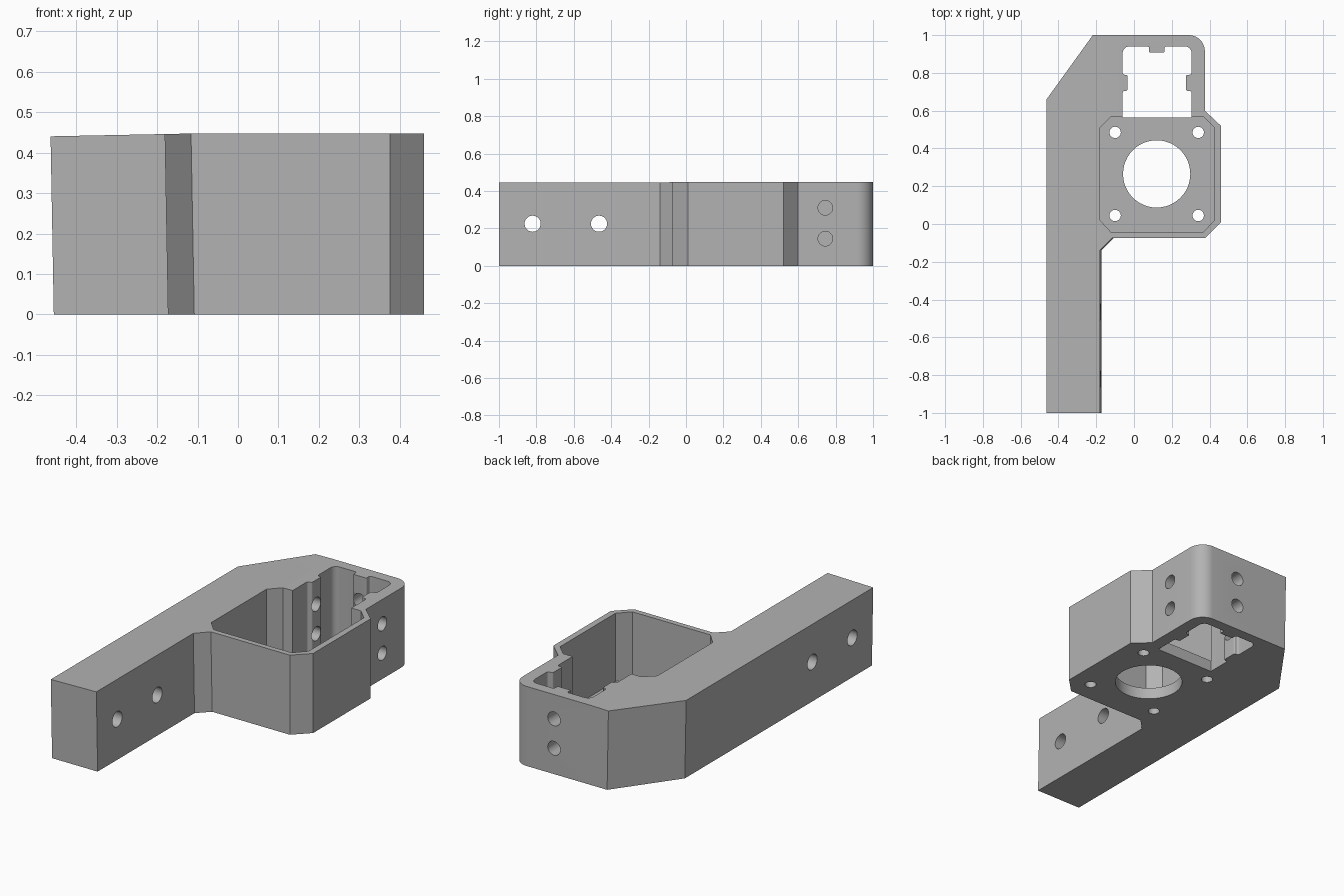
import bpy, bmesh, math
from mathutils import Vector, Matrix

if "Cube" in bpy.data.objects:
    bpy.data.objects.remove(bpy.data.objects["Cube"], do_unlink=True)

H, FLOOR = 0.447, 0.065
grey = bpy.data.materials.new("plain_grey")
grey.use_nodes = True
grey.diffuse_color = (0.45, 0.45, 0.45, 1)
grey.node_tree.nodes["Principled BSDF"].inputs["Base Color"].default_value = grey.diffuse_color


def outline(points, steps=10):
    """Corner list; a third value rounds that corner by a radius."""
    out = []
    for i, p in enumerate(points):
        c = Vector(p[:2])
        if len(p) < 3:
            out.append(c)
            continue
        a = (Vector(points[i - 1][:2]) - c).normalized()
        b = (Vector(points[(i + 1) % len(points)][:2]) - c).normalized()
        for k in range(steps + 1):
            t = math.pi / 2 * k / steps
            out.append(c + p[2] * (a * (1 - math.sin(t)) + b * (1 - math.cos(t))))
    return out


def finish(name, bm):
    bmesh.ops.recalc_face_normals(bm, faces=bm.faces)
    me = bpy.data.meshes.new(name)
    bm.to_mesh(me)
    bm.free()
    me.materials.append(grey)
    ob = bpy.data.objects.new(name, me)
    bpy.context.scene.collection.objects.link(ob)
    return ob


def prism(points, z0, z1):
    bm = bmesh.new()
    face = bm.faces.new([bm.verts.new((p.x, p.y, z0)) for p in outline(points)])
    top = bmesh.ops.extrude_face_region(bm, geom=[face])["geom"]
    bmesh.ops.translate(bm, vec=(0, 0, z1 - z0),
                        verts=[v for v in top if isinstance(v, bmesh.types.BMVert)])
    return bm


def cylinder(center, radius, depth, axis):
    turn = {"x": Matrix.Rotation(math.pi / 2, 4, "Y"),
            "y": Matrix.Rotation(math.pi / 2, 4, "X"), "z": Matrix()}[axis]
    bm = bmesh.new()
    bmesh.ops.create_cone(bm, cap_ends=True, segments=48, radius1=radius, radius2=radius,
                          depth=depth, matrix=Matrix.Translation(center) @ turn)
    return bm


# Bracket body, with the long arm leaning slightly outward
bm = prism([(-0.455, -1), (-0.172, -1), (-0.172, -0.14), (-0.108, -0.075), (0.375, -0.075),
            (0.46, 0.01), (0.46, 0.52), (0.375, 0.6), (0.375, 1, 0.085),
            (-0.21, 1), (-0.455, 0.66)], 0, H)
bmesh.ops.bisect_plane(bm, geom=bm.verts[:] + bm.edges[:] + bm.faces[:],
                       plane_co=(-0.108, 0, 0), plane_no=(1, 0, 0))
for v in bm.verts:
    if v.co.x < -0.1 and v.co.z > 0.1:
        v.co.z -= 0.02 * (-0.108 - v.co.x)
        v.co.x -= 0.008
body = finish("bracket_body", bm)

# Motor pocket, then the open rail channel with its three ribs
cutters = [
    prism([(-0.18, 0.02), (-0.12, -0.045), (0.365, -0.045), (0.425, 0.02),
           (0.425, 0.51), (0.365, 0.57), (-0.12, 0.57), (-0.18, 0.51)], FLOOR, 1),
    prism([(-0.06, 0.565), (0.305, 0.565), (0.305, 0.705, 0.012), (0.275, 0.705, 0.008),
           (0.275, 0.79, 0.008), (0.305, 0.79, 0.012), (0.305, 0.94, 0.035),
           (0.162, 0.94, 0.01), (0.162, 0.908, 0.006), (0.08, 0.908, 0.006), (0.08, 0.94, 0.01),
           (-0.06, 0.94, 0.035), (-0.06, 0.79, 0.012), (-0.035, 0.79, 0.008),
           (-0.035, 0.705, 0.008), (-0.06, 0.705, 0.012)], -1, 1),
    cylinder((0.12, 0.265, 0), 0.178, 0.5, "z"),
]
# Motor screw holes
for x in (-0.1, 0.34):
    for y in (0.045, 0.485):
        cutters.append(cylinder((x, y, 0), 0.03, 0.4, "z"))
# Arm mounting holes
for y in (-0.82, -0.465):
    cutters.append(cylinder((-0.32, y, 0.225), 0.043, 0.8, "x"))
# Rail screw holes: side pair ends blind in the thick wall, back pair goes through
for z in (0.145, 0.31):
    cutters.append(cylinder((0.12, 0.745, z), 0.039, 0.7, "x"))
    cutters.append(cylinder((0.12, 0.97, z), 0.039, 0.2, "y"))

bpy.context.view_layer.objects.active = body
body.select_set(True)
for shape in cutters:
    cutter = finish("cutter", shape)
    cutter.hide_render = True
    mod = body.modifiers.new("cut", "BOOLEAN")
    mod.operation, mod.solver, mod.object = "DIFFERENCE", "EXACT", cutter
    bpy.ops.object.modifier_apply(modifier=mod.name)
    bpy.data.objects.remove(cutter, do_unlink=True)
bpy.ops.object.shade_smooth_by_angle(angle=math.radians(30))
